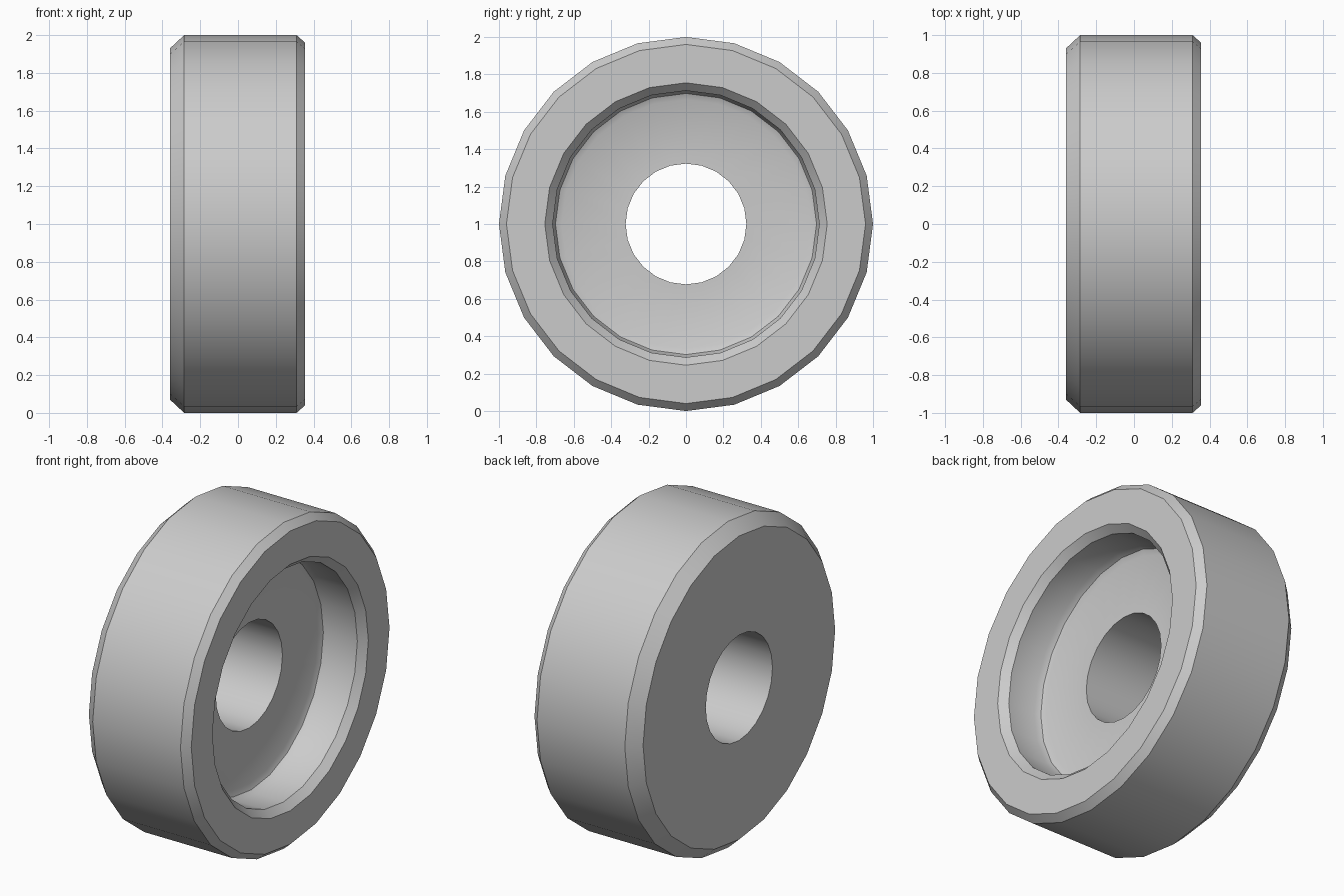
import bpy
import bmesh
import math
from mathutils import Matrix, Vector

cube = bpy.data.objects.get("Cube")
if cube:
    bpy.data.objects.remove(cube, do_unlink=True)

SIDES = 24

# Plain grey finish
grey = bpy.data.materials.new("plain_grey")
grey.use_nodes = True
colour = (0.6, 0.6, 0.6, 1)
grey.diffuse_color = colour
grey.node_tree.nodes["Principled BSDF"].inputs["Base Color"].default_value = colour

# Closed cross-section as (position along axle, radius)
profile = [
    (-0.36, 0.323), (-0.36, 0.93),     # flat outer face
    (-0.285, 1.0), (0.31, 1.0),        # tread between the chamfers
    (0.355, 0.96), (0.355, 0.755),     # rim
    (0.31, 0.713), (0.125, 0.713),     # recess wall
    (0.09, 0.698), (0.075, 0.665),     # rounded recess corner
    (0.075, 0.323),                    # recess floor to axle hole
]

# Spin the section around the axle
bm = bmesh.new()
rings = []
for i in range(SIDES):
    turn = Matrix.Rotation(math.tau * i / SIDES, 3, 'X')
    rings.append([bm.verts.new(turn @ Vector((x, 0, r))) for x, r in profile])
for i, ring in enumerate(rings):
    following = rings[(i + 1) % SIDES]
    for j in range(len(profile)):
        k = (j + 1) % len(profile)
        bm.faces.new((ring[j], ring[k], following[k], following[j]))
bmesh.ops.recalc_face_normals(bm, faces=bm.faces)

mesh = bpy.data.meshes.new("wheel")
bm.to_mesh(mesh)
bm.free()
mesh.materials.append(grey)
wheel = bpy.data.objects.new("wheel", mesh)
wheel.location.z = 1
bpy.context.collection.objects.link(wheel)

# Smooth round surfaces, crisp chamfer edges
bpy.ops.object.select_all(action='DESELECT')
wheel.select_set(True)
bpy.context.view_layer.objects.active = wheel
bpy.ops.object.shade_smooth_by_angle(angle=math.radians(35))
